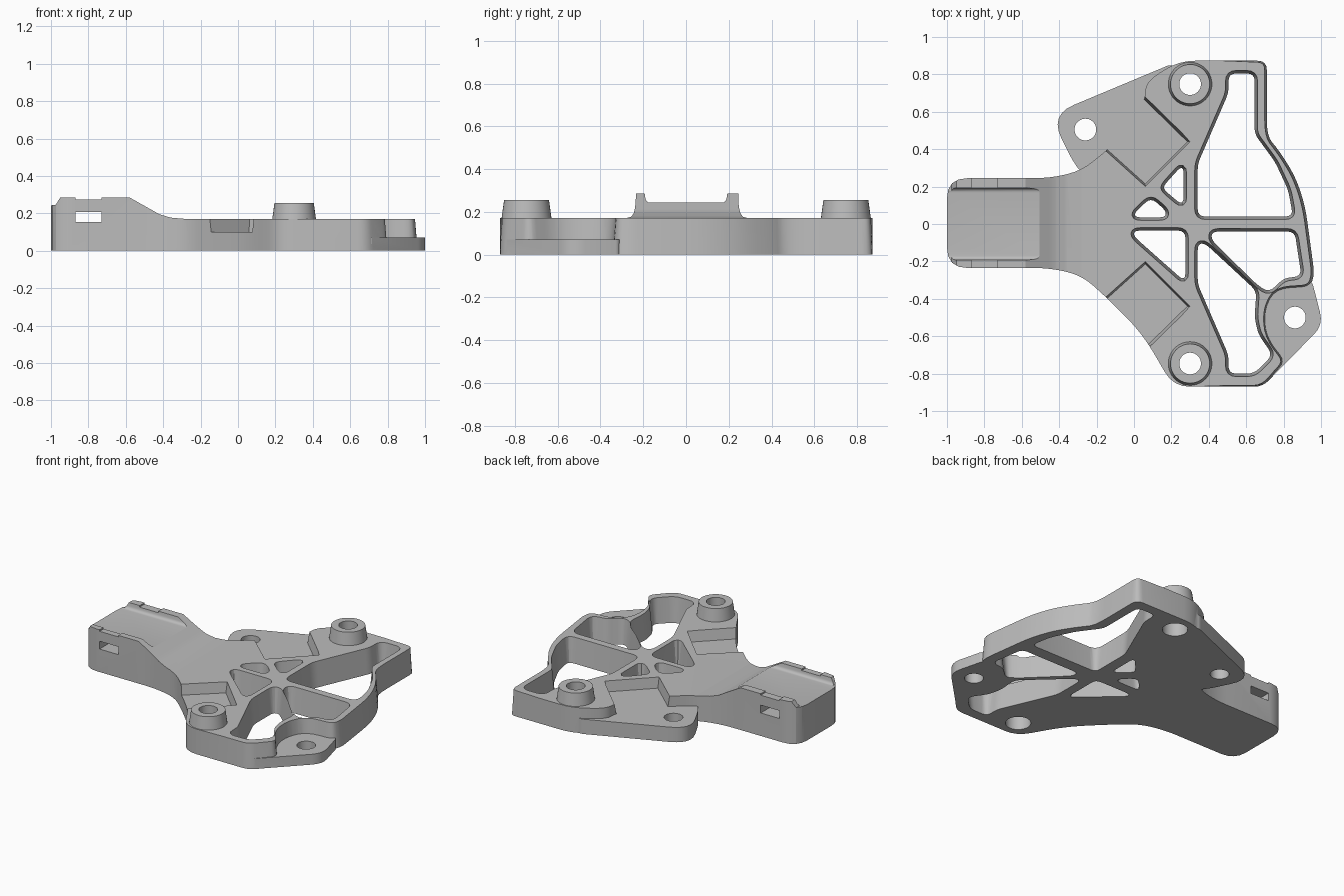
import bpy, math
from mathutils import Vector

old = bpy.data.objects.get("Cube")
if old:
    bpy.data.objects.remove(old, do_unlink=True)

grey = bpy.data.materials.new("plain grey")
grey.use_nodes = True
colour = (0.5, 0.5, 0.5, 1)
grey.diffuse_color = colour
grey.node_tree.nodes["Principled BSDF"].inputs["Base Color"].default_value = colour


def fillet(points, r, steps=4):
    """Round every corner of a closed outline; a third value overrides the radius."""
    pts = [Vector(p[:2]) for p in points]
    out = []
    for i, p in enumerate(pts):
        radius = points[i][2] if len(points[i]) > 2 else r
        a, b = pts[i - 1] - p, pts[(i + 1) % len(pts)] - p
        s = p + a.normalized() * min(radius, a.length * 0.45)
        e = p + b.normalized() * min(radius, b.length * 0.45)
        for k in range(steps + 1):
            t = k / steps
            out.append(s * (1 - t) ** 2 + p * 2 * t * (1 - t) + e * t * t)
    return out


def signed_area(pts):
    return sum(pts[i - 1].cross(pts[i]) for i in range(len(pts)))


def grow(pts, d, fade):
    """Offset an outline outwards, fading in to the right of x = fade."""
    sign = 1 if signed_area(pts) > 0 else -1
    out = []
    for i, p in enumerate(pts):
        a = (p - pts[i - 1]).normalized()
        b = (pts[(i + 1) % len(pts)] - p).normalized()
        t = (a + b).normalized()
        weight = min(1, max(0, (p.x - fade) / .2))
        out.append(p + Vector((t.y, -t.x)) * sign * d * weight)
    return out


def prism(name, pts, z0, z1, draft=0, fade=-9, side=False):
    """Extrude an outline along z, or along y when side is set."""
    pts = [Vector(p) for p in pts]
    top = grow(pts, draft, fade)
    n = len(pts)
    place = (lambda p, h: (p.x, h, p.y)) if side else (lambda p, h: (p.x, p.y, h))
    verts = [place(p, z0) for p in pts] + [place(p, z1) for p in top]
    faces = [list(range(n))[::-1], list(range(n, 2 * n))]
    faces += [(i, (i + 1) % n, n + (i + 1) % n, n + i) for i in range(n)]
    mesh = bpy.data.meshes.new(name)
    mesh.from_pydata(verts, [], faces)
    if (signed_area(pts) < 0) != side:
        mesh.flip_normals()
    ob = bpy.data.objects.new(name, mesh)
    bpy.context.collection.objects.link(ob)
    return ob


def circle(c, r, n=40):
    return [(c[0] + r * math.cos(k * math.tau / n), c[1] + r * math.sin(k * math.tau / n))
            for k in range(n)]


def box(x0, x1, y0, y1):
    return [(x0, y0), (x1, y0), (x1, y1), (x0, y1)]


def combine(tool, op="DIFFERENCE"):
    mod = body.modifiers.new("combine", "BOOLEAN")
    mod.operation, mod.solver, mod.object = op, "MANIFOLD", tool
    bpy.context.view_layer.objects.active = body
    bpy.ops.object.modifier_apply(modifier=mod.name)
    bpy.data.objects.remove(tool, do_unlink=True)


# Main outline: handle, flared neck, boss corners and outer frame
outline = [(-1, -.235, .11), (-.45, -.235), (-.28, -.275), (-.15, -.39), (0, -.54), (.08, -.645),
           (.21, -.87), (.69, -.87, .05), (.815, -.735, .05), (.71, -.6), (.7, -.46),
           (.76, -.35), (.94, -.34, .05), (.965, -.27, .05), (.915, .1), (.86, .26), (.77, .4),
           (.71, .47), (.71, .873, .05), (.24, .873), (.06, .76), (.06, .65), (-.14, .4, .03),
           (-.28, .285), (-.45, .245), (-1, .245, .11)]
body = prism("bracket_body", fillet(outline, .09), 0, .3, -.025, .55)
body.data.materials.append(grey)

# Saddle and rails along the handle
rail = [(-1.2, .245), (-.975, .245), (-.95, .285), (-.58, .285), (-.42, .195),
        (-.36, .177), (-.28, .17), (1.2, .17), (1.2, .6), (-1.2, .6)]
combine(prism("rail_cutter", rail, -1.2, 1.2, side=True))
saddle = fillet([(-.187, .243), (.187, .243), (.21, .4), (-.21, .4)], .02)
channel = prism("saddle_cutter", [(p.y, -p.x) for p in saddle], -1.2, -.45, side=True)
for v in channel.data.vertices:
    v.co = (v.co.y, v.co.z, v.co.x)
combine(channel)

# Strap slot and shallow rail notch
combine(prism("slot_cutter", box(-.87, -.73, .155, .208), -.6, .6, side=True))
combine(prism("notch_cutter", box(-.87, -.73, .275, .4), -.6, .6, side=True))

# Sunken seats on both flanks, with sloped walls
for s in (1, -1):
    seat = [(-.19, .44 * s), (.06, .215 * s), (.285, .44 * s), (.055, .665 * s), (-.1, .82 * s)]
    combine(prism("seat_cutter", seat, .1, .5, .08))

# Low mounting ears
back_ear = [(.1, .15), (-.1, .15), (-.29, .26), (-.45, .583), (.2, .855, .03), (.3, .8), (.4, .5)]
combine(prism("back_ear", fillet(back_ear, .14, 6), 0, .1), "UNION")
front_ear = [(.68, -.31), (.953, -.31, .02), (1.012, -.54), (.71, -.845, .01), (.67, -.62)]
combine(prism("front_ear", fillet(front_ear, .07), 0, .07), "UNION")

# Raised bosses
bosses = [(.3, .748), (.3, -.746)]
for c in bosses:
    combine(prism("boss", circle(c, .121), .14, .255, -.016), "UNION")

# Windows between the ribs
windows = [
    [(.345, .045), (.345, .32), (.51, .7), (.51, .8), (.64, .8), (.64, .48), (.75, .33),
     (.82, .18), (.845, .045)],
    [(.42, -.045), (.855, -.045), (.89, -.275), (.8, -.285), (.72, -.36), (.66, -.32), (.42, -.085)],
    [(.345, -.11), (.38, -.11), (.65, -.36), (.64, -.5), (.66, -.59), (.735, -.7), (.64, -.795),
     (.51, -.795), (.51, -.7), (.345, -.32)],
    [(.005, -.04), (.27, -.04), (.27, -.3), (.005, -.065)],
    [(.01, .04), (.165, .04), (.165, .07), (.09, .135), (.01, .06)],
    [(.26, .105), (.26, .31), (.165, .205), (.165, .185)],
]
for w in windows:
    combine(prism("window_cutter", fillet(w, .035), -.05, .22, .025))

# Screw holes, counterbored under the bosses
for c in bosses + [(-.26, .505), (.86, -.5)]:
    combine(prism("hole_cutter", circle(c, .058), -.1, .5))
for c in bosses:
    combine(prism("counterbore_cutter", circle(c, .078), -.1, .1))

bpy.ops.object.select_all(action="DESELECT")
body.select_set(True)
bpy.context.view_layer.objects.active = body
bpy.ops.object.shade_smooth_by_angle(angle=math.radians(28))
